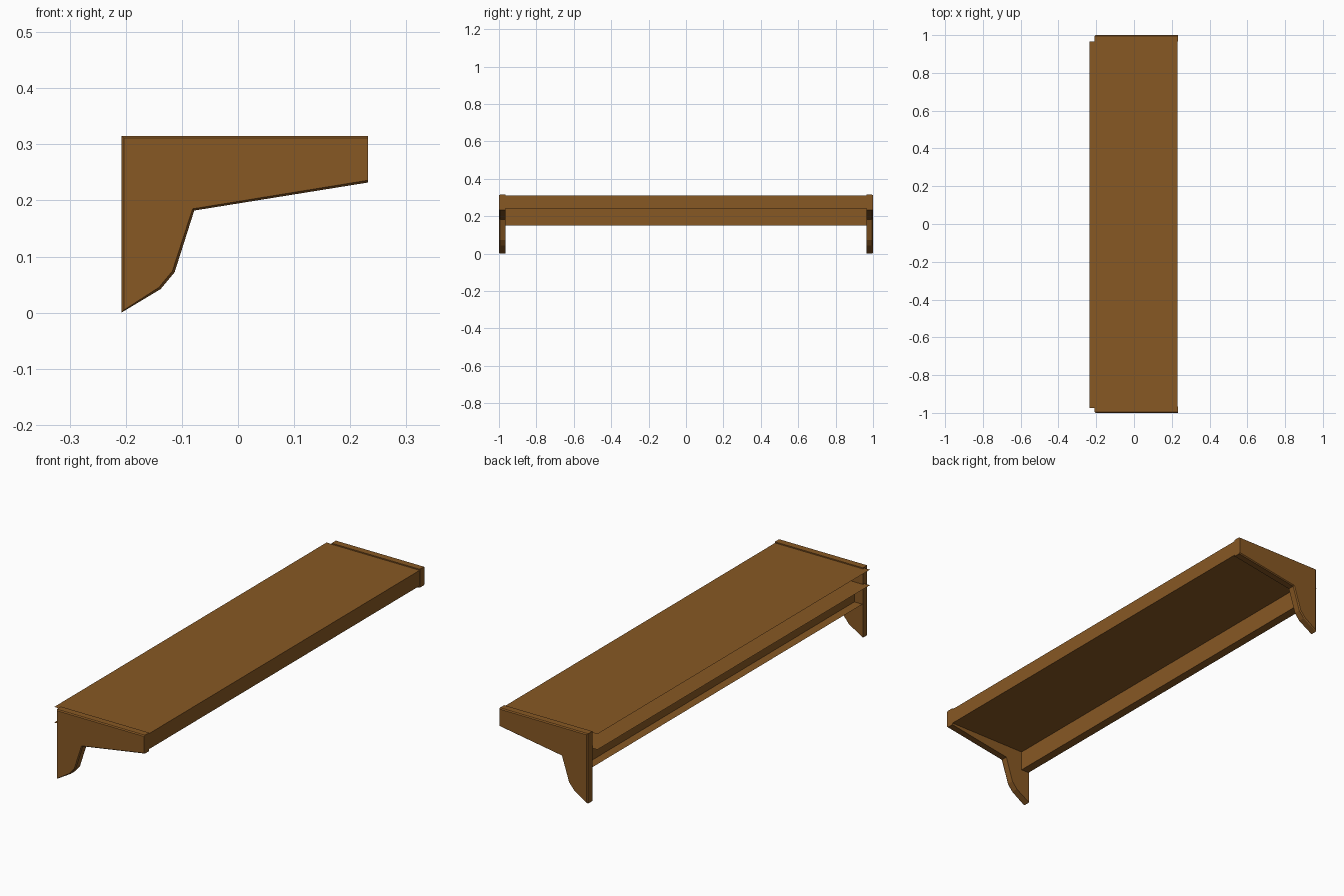
import bpy, bmesh

if "Cube" in bpy.data.objects:
    bpy.data.objects.remove(bpy.data.objects["Cube"])

wood = bpy.data.materials.new("brown wood")
wood.diffuse_color = (0.245, 0.098, 0.0175, 1)
wood.use_nodes = True
wood.node_tree.nodes["Principled BSDF"].inputs["Base Color"].default_value = wood.diffuse_color


def finish(name, bm):
    mesh = bpy.data.meshes.new(name)
    bm.to_mesh(mesh)
    bm.free()
    mesh.materials.append(wood)
    obj = bpy.data.objects.new(name, mesh)
    bpy.context.collection.objects.link(obj)
    return obj


def folded_sheet(name, path, y0, y1):
    """Sweep an open x-z path along y as a thin sheet."""
    bm = bmesh.new()
    a = [bm.verts.new((x, y0, z)) for x, z in path]
    b = [bm.verts.new((x, y1, z)) for x, z in path]
    for i in range(len(path) - 1):
        bm.faces.new((a[i], a[i + 1], b[i + 1], b[i]))
    bmesh.ops.reverse_faces(bm, faces=bm.faces[:])
    bm.normal_update()
    # make the outside of the fold the front side
    if bm.faces[:][0].normal.dot((path[0][0] * 0, 0, 1)) < 0 and name == "shelf_board":
        bmesh.ops.reverse_faces(bm, faces=bm.faces[:])
    return finish(name, bm)


def bracket(name, side):
    """Side bracket with a small chamfer round its outer face."""
    outline = [(-0.208, 0.003), (-0.138, 0.042), (-0.113, 0.072),
               (-0.078, 0.182), (0.232, 0.232), (0.232, 0.315), (-0.208, 0.315)]
    inset = [(-0.203, 0.008), (-0.141, 0.045), (-0.117, 0.074),
             (-0.081, 0.185), (0.232, 0.236), (0.232, 0.311), (-0.203, 0.311)]
    loops = [(outline, 0.965), (outline, 0.995), (inset, 1.0)]
    bm = bmesh.new()
    rings = [[bm.verts.new((x, side * y, z - 0.003)) if z < 0.01 else
              bm.verts.new((x, side * y, z)) for x, z in pts] for pts, y in loops]
    n = len(outline)
    bm.faces.new(rings[0])
    bm.faces.new(rings[-1])
    for r, s in zip(rings, rings[1:]):
        for i in range(n):
            j = (i + 1) % n
            bm.faces.new((r[i], r[j], s[j], s[i]))
    bmesh.ops.recalc_face_normals(bm, faces=bm.faces[:])
    return finish(name, bm)


# Hollow shelf board, open along the back
folded_sheet("shelf_board", [(-0.235, 0.31), (0.231, 0.31), (0.231, 0.24), (-0.235, 0.24)],
             -0.975, 0.967)

# Support rail under the board, open along the back
folded_sheet("back_rail", [(-0.165, 0.24), (-0.165, 0.15), (-0.205, 0.15)], -0.967, 0.967)

# Matching end brackets
bracket("front_bracket", -1)
bracket("back_bracket", 1)
